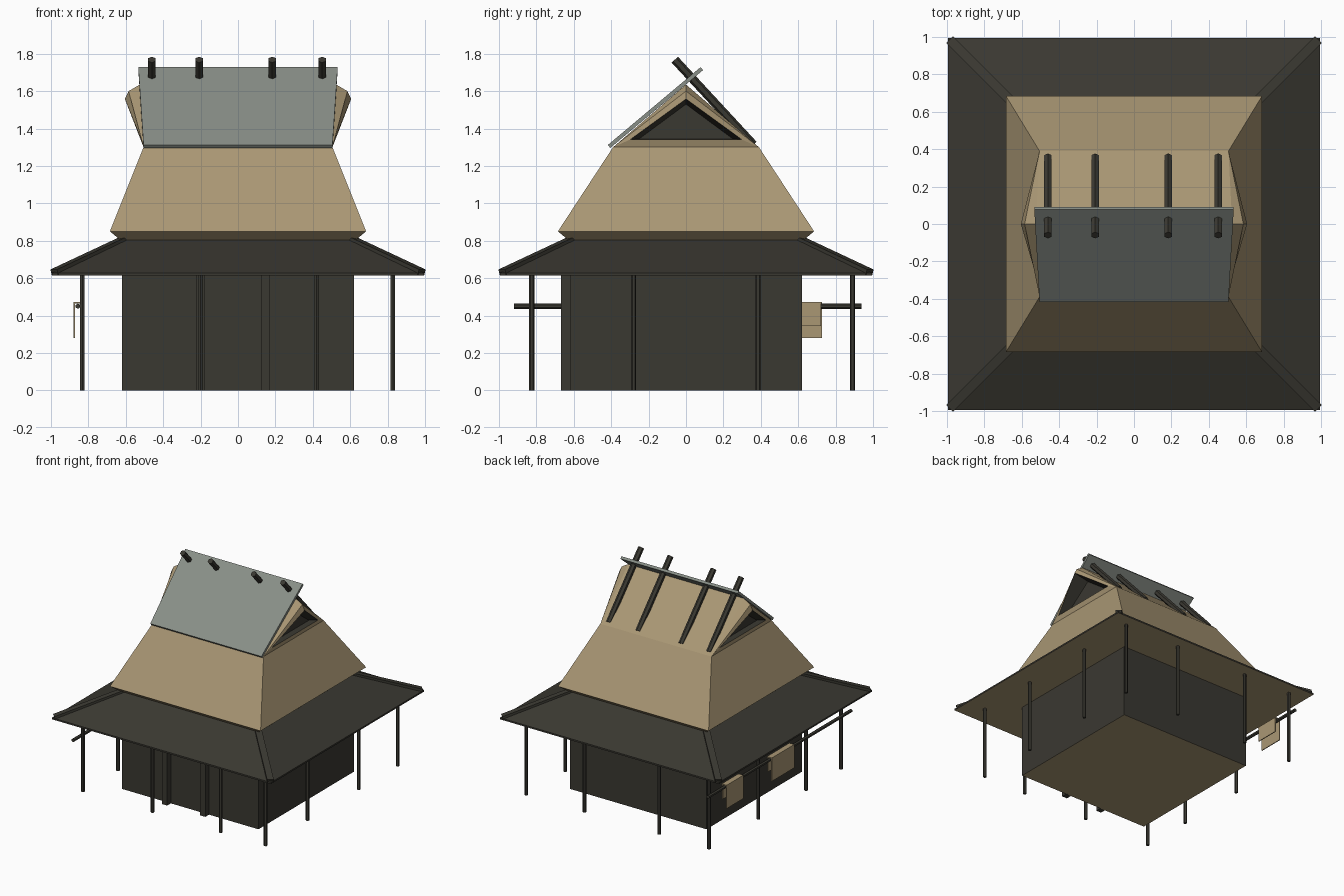
import bpy, bmesh, math
from mathutils import Vector, Matrix

if "Cube" in bpy.data.objects:
    bpy.data.objects.remove(bpy.data.objects["Cube"])


def material(name, rgb):
    m = bpy.data.materials.new(name)
    m.diffuse_color = (*rgb, 1)
    m.use_nodes = True
    m.node_tree.nodes["Principled BSDF"].inputs["Base Color"].default_value = m.diffuse_color
    return m


TAN = material("straw_tan", (0.40, 0.31, 0.175))
DARK = material("dark_timber", (0.042, 0.040, 0.031))
GREY = material("weathered_grey", (0.25, 0.275, 0.245))


def finish(name, bm, *mats):
    bmesh.ops.recalc_face_normals(bm, faces=bm.faces)
    me = bpy.data.meshes.new(name)
    bm.to_mesh(me)
    bm.free()
    for m in mats:
        me.materials.append(m)
    ob = bpy.data.objects.new(name, me)
    bpy.context.collection.objects.link(ob)
    return ob


def ring(bm, hx, hy, z):
    return [bm.verts.new((sx * hx, sy * hy, z))
            for sx, sy in ((-1, -1), (1, -1), (1, 1), (-1, 1))]


def bridge(bm, a, b, mat=0):
    n = len(a)
    for i in range(n):
        j = (i + 1) % n
        bm.faces.new((a[i], a[j], b[j], b[i])).material_index = mat


def stack(name, levels, *mats):
    """Closed solid from square rings; downward faces take the second colour."""
    bm = bmesh.new()
    rings = [ring(bm, *lv) for lv in levels]
    for a, b in zip(rings, rings[1:]):
        bridge(bm, a, b)
    bm.faces.new(rings[0][::-1])
    bm.faces.new(rings[-1])
    bmesh.ops.recalc_face_normals(bm, faces=bm.faces)
    for f in bm.faces:
        f.material_index = 1 if f.normal.z < -0.5 else 0
    return finish(name, bm, *mats)


def beam(name, a, b, w, h, mat, sides=4):
    """Straight bar between two points; w is horizontal, h is the other width."""
    a, b = Vector(a), Vector(b)
    d = (b - a).normalized()
    side = Vector((1, 0, 0)) if abs(d.z) > 0.999 else d.cross(Vector((0, 0, 1))).normalized()
    up = d.cross(side)
    k = 1 / math.cos(math.pi / sides)
    bm = bmesh.new()
    ends = []
    for p in (a, b):
        vs = []
        for i in range(sides):
            t = 2 * math.pi * (i + 0.5) / sides
            vs.append(bm.verts.new(p + side * (math.cos(t) * k * w / 2) + up * (math.sin(t) * k * h / 2)))
        ends.append(vs)
    bridge(bm, *ends)
    bm.faces.new(ends[0][::-1])
    bm.faces.new(ends[1])
    return finish(name, bm, mat)


def box(name, x0, x1, y0, y1, z0, z1, mat):
    bm = bmesh.new()
    size = Matrix.Diagonal((x1 - x0, y1 - y0, z1 - z0, 1))
    mid = Matrix.Translation(((x0 + x1) / 2, (y0 + y1) / 2, (z0 + z1) / 2))
    bmesh.ops.create_cube(bm, size=1, matrix=mid @ size)
    return finish(name, bm, mat)


# House walls and lower skirt roof, both with tan undersides
stack("house_walls", [(0.62, 0.62, 0), (0.62, 0.62, 0.63)], DARK, TAN)
stack("skirt_roof", [(0.995, 0.995, 0.615), (0.995, 0.995, 0.628), (0.6, 0.6, 0.818)], DARK, TAN)

# Hip bars on the skirt roof corners
for sx in (-1, 1):
    for sy in (-1, 1):
        beam("hip_bar", (sx * 0.982, sy * 0.982, 0.632), (sx * 0.585, sy * 0.585, 0.818), 0.05, 0.03, DARK)

# Wall pillars at the front
for x in (-0.2, 0.147):
    box("wall_pillar", x - 0.024, x + 0.024, -0.668, -0.61, 0, 0.62, DARK)

# Veranda posts
posts = [(x, -0.825) for x in (-0.832, -0.2, 0.42, 0.828)]
posts += [(x, 0.89) for x in (-0.832, -0.38, 0.3, 0.828)]
posts += [(0.828, -0.28), (0.828, 0.385), (-0.832, -0.37), (-0.832, 0.25)]
for x, y in posts:
    beam("veranda_post", (x, y, 0), (x, y, 0.63), 0.024, 0.024, DARK, 6)

# Drying rail with two draped cloths on the left side
beam("drying_rail", (-0.856, -0.92, 0.45), (-0.856, 0.937, 0.45), 0.024, 0.024, DARK, 6)
for y0, y1 in ((0.51, 0.727), (-0.15, 0.14)):
    box("cloth_outer", -0.879, -0.872, y0, y1, 0.28, 0.472, TAN)
    box("cloth_top", -0.879, -0.834, y0, y1, 0.464, 0.472, TAN)
    box("cloth_inner", -0.841, -0.834, y0 + 0.006, y1 - 0.006, 0.345, 0.472, TAN)

# Thatched roof with flared gable ends and dark triangular recesses
bm = bmesh.new()
low = ring(bm, 0.63, 0.63, 0.805)
eave = ring(bm, 0.685, 0.685, 0.85)
knee = ring(bm, 0.505, 0.39, 1.3)
bm.faces.new(low[::-1])
bridge(bm, low, eave)
bridge(bm, eave, knee)
ridge, tips = {}, {}
for s, (f, b) in ((-1, (0, 3)), (1, (1, 2))):
    ridge[s] = bm.verts.new((s * 0.525, 0, 1.635))
    tips[s] = bm.verts.new((s * 0.585, 0, 1.6))
    bm.faces.new((knee[f], tips[s], ridge[s]))
    bm.faces.new((knee[b], ridge[s], tips[s]))
    rim = [knee[f], knee[b], tips[s]]
    mouth = [bm.verts.new((s * x, y, z)) for x, y, z in
             ((0.517, -0.3, 1.34), (0.517, 0.3, 1.34), (0.605, 0, 1.558))]
    panel = [bm.verts.new((s * 0.47, y, z)) for y, z in
             ((-0.25, 1.345), (0.25, 1.345), (0, 1.53))]
    bridge(bm, rim, mouth)
    bridge(bm, mouth, panel, 1)
    bm.faces.new(panel).material_index = 1
bm.faces.new((knee[0], knee[1], ridge[1], ridge[-1]))
bm.faces.new((knee[2], knee[3], ridge[-1], ridge[1]))
finish("thatched_roof", bm, TAN, DARK)

# Grey board leaning over the front of the ridge
bm = bmesh.new()
off = Vector((0, 0.013, -0.016))
outer = [Vector(p) for p in ((-0.505, -0.418, 1.312), (0.505, -0.418, 1.312),
                             (0.533, 0.078, 1.728), (-0.533, 0.078, 1.728))]
face = [bm.verts.new(p) for p in outer]
back = [bm.verts.new(p + off) for p in outer]
bridge(bm, face, back)
bm.faces.new(face)
bm.faces.new(back[::-1])
finish("ridge_board", bm, GREY)

# Logs propped over the back of the ridge
for x in (-0.46, -0.208, 0.183, 0.45):
    beam("ridge_log", (x, -0.06, 1.768), (x, 0.36, 1.314), 0.04, 0.04, DARK, 6)
